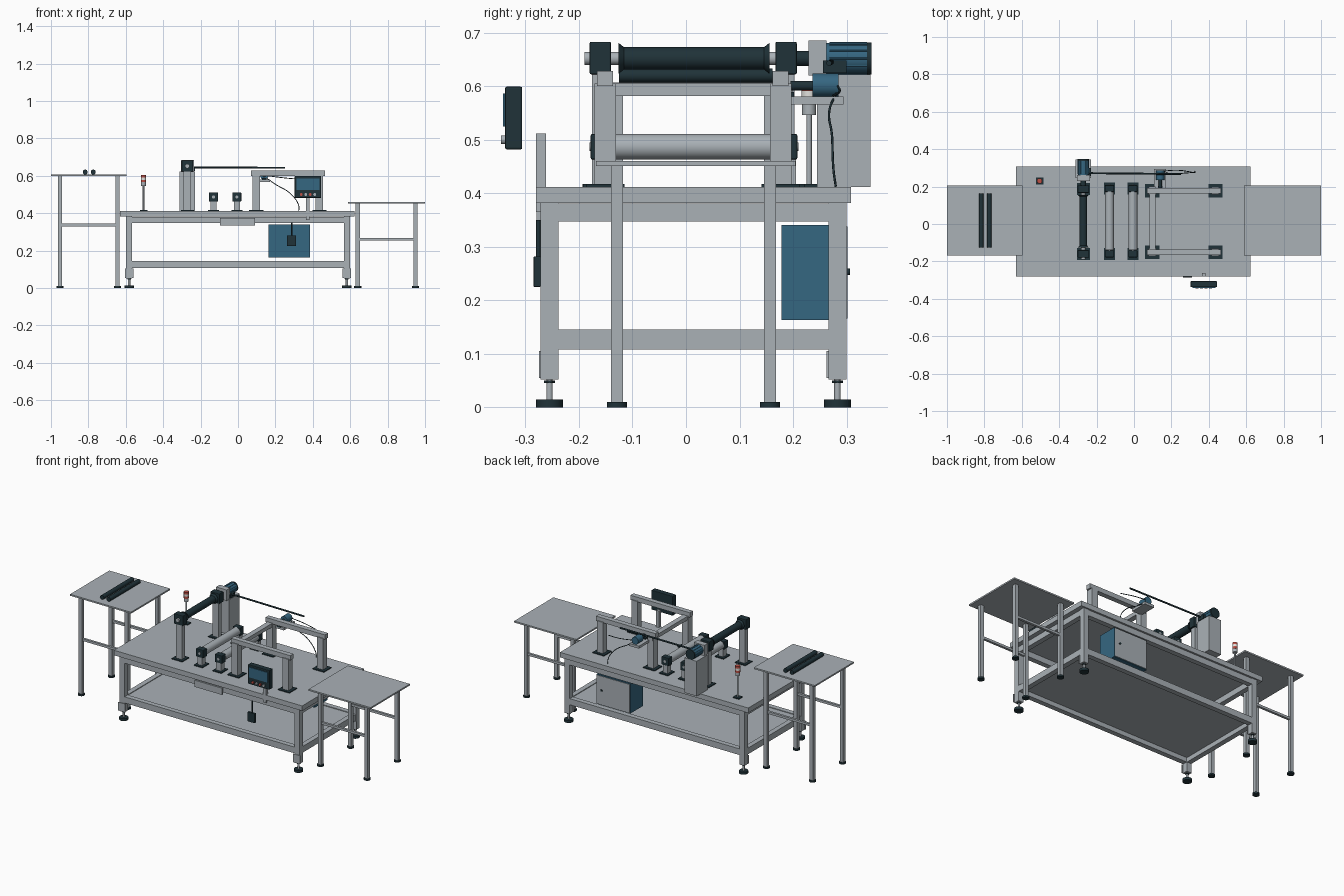
import bpy, math
from mathutils import Vector


def material(name, rgb):
    m = bpy.data.materials.new(name)
    m.diffuse_color = (*rgb, 1)
    return m


GREY = material("painted steel grey", (0.40, 0.44, 0.47))
DARK = material("dark slate", (0.014, 0.032, 0.040))
BLUE = material("machine blue", (0.036, 0.135, 0.220))
RED = material("signal red", (0.50, 0.08, 0.06))
WHITE = material("lamp white", (0.75, 0.75, 0.72))


def box(name, x, y, z, mat, bevel=0):
    """Box from (min, max) ranges."""
    bpy.ops.mesh.primitive_cube_add(size=1, location=[(a + b) / 2 for a, b in (x, y, z)])
    o = bpy.context.object
    o.name = name
    o.scale = [b - a for a, b in (x, y, z)]
    bpy.ops.object.transform_apply(location=False, rotation=False, scale=True)
    o.data.materials.append(mat)
    if bevel:
        m = o.modifiers.new("bevel", 'BEVEL')
        m.width, m.segments = bevel, 2
    return o


def rod(name, p, q, r, mat, r2=None, sides=32):
    """Cylinder or cone between two points."""
    p, q = Vector(p), Vector(q)
    bpy.ops.mesh.primitive_cone_add(vertices=sides, radius1=r, radius2=r if r2 is None else r2,
                                    depth=(q - p).length, location=(p + q) / 2)
    o = bpy.context.object
    o.name = name
    o.rotation_euler = (q - p).to_track_quat('Z', 'Y').to_euler()
    o.data.materials.append(mat)
    bpy.ops.object.shade_smooth_by_angle(angle=math.radians(40))
    return o


def cable(name, pts, r, mat):
    c = bpy.data.curves.new(name, 'CURVE')
    c.dimensions, c.bevel_depth, c.bevel_resolution = '3D', r, 2
    s = c.splines.new('BEZIER')
    s.bezier_points.add(len(pts) - 1)
    for b, p in zip(s.bezier_points, pts):
        b.co = p
        b.handle_left_type = b.handle_right_type = 'AUTO'
    c.materials.append(mat)
    o = bpy.data.objects.new(name, c)
    bpy.context.collection.objects.link(o)


# Main bench: top, shelf, beams
box("bench_top", (-0.63, 0.623), (-0.28, 0.308), (0.382, 0.412), GREY)
box("lower_shelf", (-0.58, 0.58), (-0.255, 0.285), (0.135, 0.141), GREY)
for lo, hi, tag in ((0.347, 0.381, "upper"), (0.108, 0.145, "lower")):
    for y in (-0.255, 0.283):
        box(tag + "_long_beam", (-0.58, 0.58), (y - 0.015, y + 0.015), (lo, hi), GREY)
    for x in (-0.582, 0.582):
        box(tag + "_cross_beam", (x - 0.015, x + 0.015), (-0.25, 0.28), (lo, hi), GREY)

# Bench legs with levelling feet
for x in (-0.582, 0.582):
    for y in (-0.255, 0.283):
        box("bench_leg", (x - 0.0165, x + 0.0165), (y - 0.0165, y + 0.0165), (0.052, 0.382), GREY)
        box("leg_bracket", (x - 0.023, x + 0.023), (y - 0.020, y - 0.016), (0.055, 0.105), GREY)
        rod("foot_stem", (x, y, 0.012), (x, y, 0.055), 0.006, GREY)
        rod("foot_nut", (x, y, 0.045), (x, y, 0.050), 0.010, DARK, sides=6)
        rod("foot_pad", (x, y, 0), (x, y, 0.015), 0.025, DARK)

# Side tables at two heights
for x0, x1, top, bar in ((-1.0, -0.595, 0.607, 0.337), (0.587, 1.0, 0.460, 0.260)):
    box("side_table_top", (x0, x1), (-0.168, 0.205), (top - 0.009, top), GREY)
    xa, xb = (-0.952, -0.645) if x0 < 0 else (0.640, 0.950)
    for y in (-0.129, 0.157):
        for x in (xa, xb):
            box("side_table_leg", (x - 0.011, x + 0.011), (y - 0.011, y + 0.011), (0.008, top - 0.008), GREY)
            rod("side_table_foot", (x, y, 0), (x, y, 0.010), 0.019, DARK)
        box("side_table_rail", (xa, xb), (y - 0.007, y + 0.007), (bar - 0.007, bar + 0.007), GREY)
for x in (-0.817, -0.774):
    rod("spare_roll", (x, -0.125, 0.620), (x, 0.162, 0.620), 0.013, DARK)

# Signal tower
TX, TY = -0.505, 0.230
box("tower_base", (TX - 0.020, TX + 0.020), (TY - 0.018, TY + 0.018), (0.412, 0.417), DARK)
rod("tower_pole", (TX, TY, 0.417), (TX, TY, 0.548), 0.005, GREY)
rod("tower_cup", (TX, TY, 0.546), (TX, TY, 0.566), 0.013, GREY)
for i, mat in enumerate((RED, WHITE, RED)):
    z = 0.566 + i * 0.0127
    rod("tower_lamp", (TX, TY, z), (TX, TY, z + 0.0127), 0.014, mat)

# Driven roller on tall posts
RX, RZ = -0.271, 0.652
for y in (-0.160, 0.187):
    box("roller_post", (RX - 0.020, RX + 0.020), (y - 0.016, y + 0.016), (0.416, 0.625), GREY)
    box("roller_base", (RX - 0.035, RX + 0.035), (y - 0.033, y + 0.033), (0.412, 0.417), DARK)
    box("roller_bearing", (RX - 0.030, RX + 0.030), (y - 0.020, y + 0.020), (0.622, 0.683), DARK, 0.003)
rod("drive_shaft", (RX, -0.190, RZ), (RX, 0.245, RZ), 0.012, GREY)
rod("drive_coupling", (RX, 0.205, RZ), (RX, 0.231, RZ), 0.014, DARK)
rod("drive_roller", (RX, -0.122, RZ), (RX, 0.152, RZ), 0.021, DARK)
for y, d in ((-0.126, 1), (0.156, -1)):
    rod("roller_flange", (RX, y, RZ), (RX, y + d * 0.010, RZ), 0.029, DARK, 0.021)

# Drive motor and its pedestal
box("motor_pedestal", (-0.313, -0.230), (0.245, 0.345), (0.412, 0.622), GREY)
box("gearbox", (RX - 0.035, RX + 0.035), (0.229, 0.263), (0.620, 0.685), GREY)
rod("drive_motor", (RX, 0.262, RZ), (RX, 0.339, RZ), 0.029, BLUE)
rod("motor_cap", (RX, 0.338, RZ), (RX, 0.347, RZ), 0.030, DARK)
for a in range(0, 360, 30):
    c, s = math.cos(math.radians(a)), math.sin(math.radians(a))
    rod("motor_fin", (RX + 0.029 * c, 0.268, RZ + 0.029 * s), (RX + 0.029 * c, 0.338, RZ + 0.029 * s),
        0.002, BLUE, sides=6)
box("motor_terminal", (RX + 0.022, RX + 0.042), (0.256, 0.300), (0.625, 0.648), DARK)

# Two guide rollers
for x in (-0.131, -0.006):
    rod("guide_roller", (x, -0.140, 0.487), (x, 0.175, 0.487), 0.024, GREY)
    for y in (-0.160, 0.190):
        box("guide_base", (x - 0.029, x + 0.029), (y - 0.032, y + 0.032), (0.412, 0.417), DARK)
        box("guide_post", (x - 0.016, x + 0.016), (y - 0.016, y + 0.016), (0.416, 0.466), GREY)
        box("guide_bearing", (x - 0.024, x + 0.024), (y - 0.018, y + 0.018), (0.463, 0.511), DARK, 0.003)
        rod("guide_shaft_end", (x, y - 0.020, 0.487), (x, y + 0.020, 0.487), 0.008, GREY)

# Gantry: two arches joined by a cross bar
for y in (-0.151, 0.177):
    box("gantry_beam", (0.070, 0.465), (y - 0.015, y + 0.015), (0.600, 0.628), GREY)
    for x in (0.098, 0.435):
        box("gantry_post", (x - 0.020, x + 0.020), (y - 0.020, y + 0.020), (0.416, 0.605), GREY)
        box("gantry_base", (x - 0.038, x + 0.038), (y - 0.036, y + 0.036), (0.412, 0.417), DARK)
box("gantry_cross_bar", (0.083, 0.115), (-0.168, 0.200), (0.582, 0.605), GREY)

# Traverse motor, bracket, tie bar and cables
box("traverse_bracket", (0.108, 0.172), (0.190, 0.294), (0.566, 0.581), GREY)
rod("traverse_motor", (0.140, 0.236, 0.602), (0.140, 0.285, 0.602), 0.022, BLUE)
rod("traverse_shaft", (0.140, 0.195, 0.601), (0.140, 0.238, 0.601), 0.009, DARK)
box("traverse_sensor", (0.128, 0.152), (0.184, 0.202), (0.579, 0.589), DARK)
rod("tie_bar", (-0.250, 0.272, 0.645), (0.252, 0.267, 0.643), 0.005, DARK, sides=12)
cable("motor_cable", [(0.150, 0.282, 0.590), (0.200, 0.268, 0.555), (0.280, 0.273, 0.505),
                      (0.325, 0.276, 0.440), (0.325, 0.280, 0.412)], 0.0022, DARK)
cable("upper_cable", [(0.160, 0.284, 0.600), (0.240, 0.287, 0.590), (0.322, 0.275, 0.582)], 0.0022, DARK)

# Operator panel with screen, buttons and arm
box("control_panel", (0.303, 0.445), (-0.338, -0.306), (0.482, 0.599), DARK, 0.003)
box("panel_screen", (0.312, 0.436), (-0.342, -0.337), (0.525, 0.586), BLUE)
for x, mat in ((0.338, RED), (0.362, GREY), (0.386, RED), (0.410, GREY)):
    rod("panel_button", (x, -0.338, 0.500), (x, -0.346, 0.500), 0.008, mat, sides=16)
box("panel_arm", (0.364, 0.382), (-0.280, -0.262), (0.365, 0.512), GREY)

# Hanging pendant and front plate
box("pendant", (0.262, 0.311), (-0.285, -0.271), (0.225, 0.282), DARK, 0.002)
rod("pendant_stem", (0.287, -0.276, 0.280), (0.287, -0.276, 0.350), 0.004, DARK, sides=12)
box("front_plate", (-0.095, 0.090), (-0.279, -0.270), (0.335, 0.375), GREY)

# Electrical cabinet with door facing the back
box("cabinet", (0.162, 0.386), (0.178, 0.298), (0.163, 0.341), BLUE)
box("cabinet_door", (0.165, 0.383), (0.298, 0.3015), (0.166, 0.338), GREY)
rod("door_knob", (0.350, 0.300, 0.253), (0.350, 0.306, 0.253), 0.006, DARK, sides=16)
